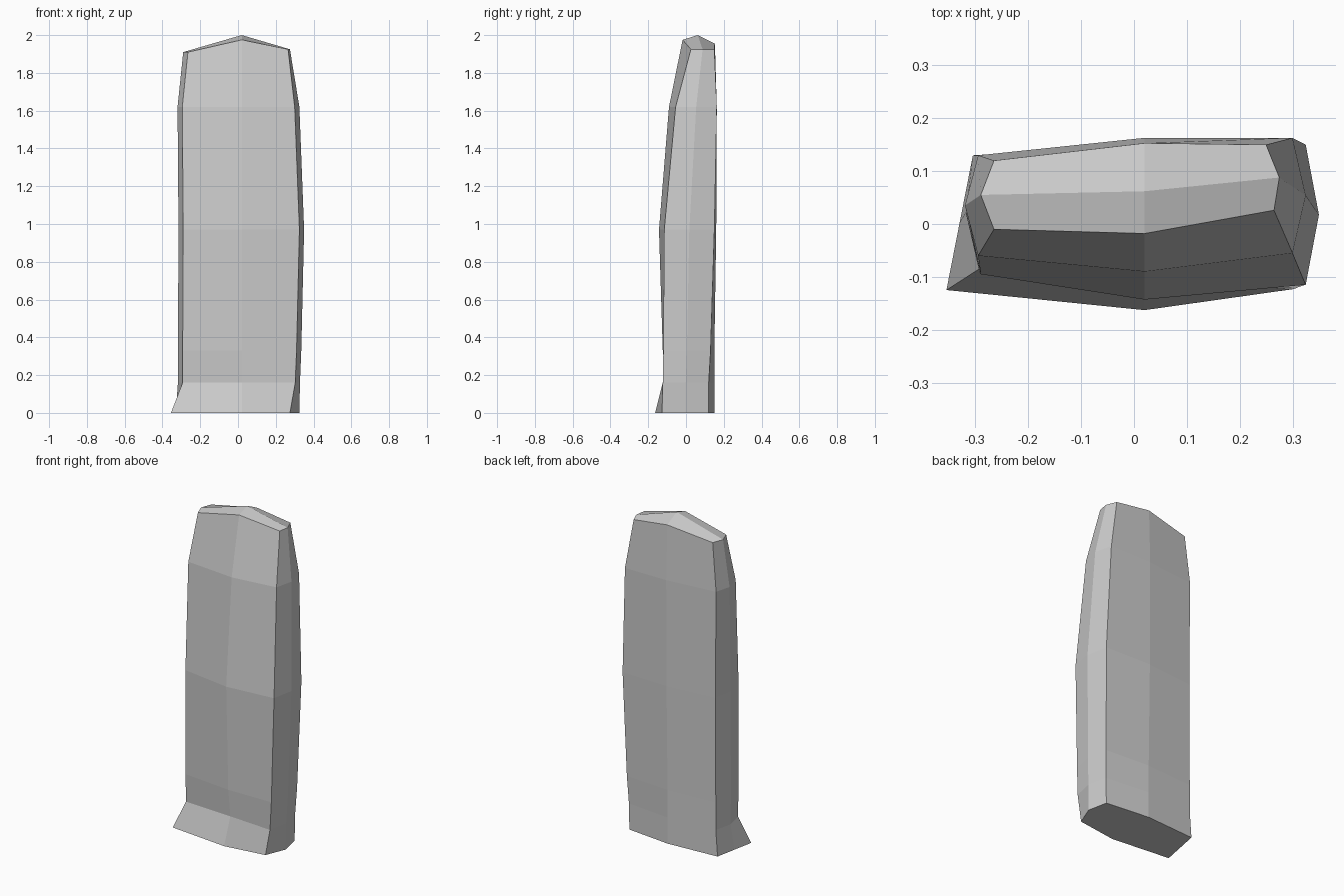
import bpy
import bmesh

if "Cube" in bpy.data.objects:
    bpy.data.objects.remove(bpy.data.objects["Cube"], do_unlink=True)

MIDDLE_X = 0.02

# Height, side extents, front depths and back depths (right, middle, left)
levels = [
    (0.0, -0.33, 0.325, (-0.125, -0.163, -0.127), (0.13, 0.15, 0.12)),
    (0.16, -0.318, 0.328, (-0.085, -0.103, -0.123), (0.13, 0.15, 0.12)),
    (0.33, -0.318, 0.335, (-0.09, -0.123, -0.12), (0.13, 0.15, 0.13)),
    (0.97, -0.315, 0.35, (-0.095, -0.143, -0.115), (0.13, 0.16, 0.15)),
    (1.62, -0.32, 0.325, (-0.06, -0.09, -0.055), (0.13, 0.163, 0.163)),
    (1.91, -0.29, 0.275, (-0.01, -0.018, 0.026), (0.12, 0.153, 0.15)),
]


def outline(right, left, front, back, inset=0.025):
    """Eight-sided section, anticlockwise from the front right corner."""
    return [
        (right + inset, front[0]), (MIDDLE_X, front[1]),
        (left - inset, front[2]), (left, (front[2] + back[2]) / 2),
        (left - inset, back[2]), (MIDDLE_X, back[1]),
        (right + inset, back[0]), (right, (front[0] + back[0]) / 2),
    ]


bm = bmesh.new()
rings = []
for z, right, left, front, back in levels:
    section = outline(right, left, front, back)
    rings.append([bm.verts.new((x, y, z)) for x, y in section])

front_right, front_middle, front_left, side_left, back_left, back_middle, back_right, side_right = range(8)

# Flared foot on the right, tucked in on the left
rings[0][front_right].co.x = -0.355
rings[0][front_left].co.x = 0.275

# Crown rises to the middle and leans up to the left
top = rings[-1]
top[front_middle].co.z = 1.975
top[back_middle].co.z = 1.955
for corner in (front_left, side_left, back_left):
    top[corner].co.z = 1.925
top[front_left].co.x = 0.265
peak = bm.verts.new((MIDDLE_X, 0.062, 2.0))

# Walls
for lower, upper in zip(rings, rings[1:]):
    for i in range(8):
        j = (i + 1) % 8
        bm.faces.new((lower[i], lower[j], upper[j], upper[i]))

# Flat underside and four-part crown
bm.faces.new(list(reversed(rings[0])))
for side, middle in ((side_right, front_middle), (side_left, back_middle)):
    corner = (side + 1) % 8
    far_corner, far_side = middle + 1, middle + 2
    bm.faces.new((top[side], top[corner], top[middle], peak))
    bm.faces.new((top[middle], top[far_corner], top[far_side], peak))

bmesh.ops.recalc_face_normals(bm, faces=bm.faces)
mesh = bpy.data.meshes.new("standing_stone")
bm.to_mesh(mesh)
bm.free()

# Plain stone colour
stone = bpy.data.materials.new("stone_grey")
stone.use_nodes = True
colour = (0.6, 0.6, 0.6, 1.0)
stone.diffuse_color = colour
stone.node_tree.nodes["Principled BSDF"].inputs["Base Color"].default_value = colour
mesh.materials.append(stone)

standing_stone = bpy.data.objects.new("standing_stone", mesh)
bpy.context.collection.objects.link(standing_stone)
